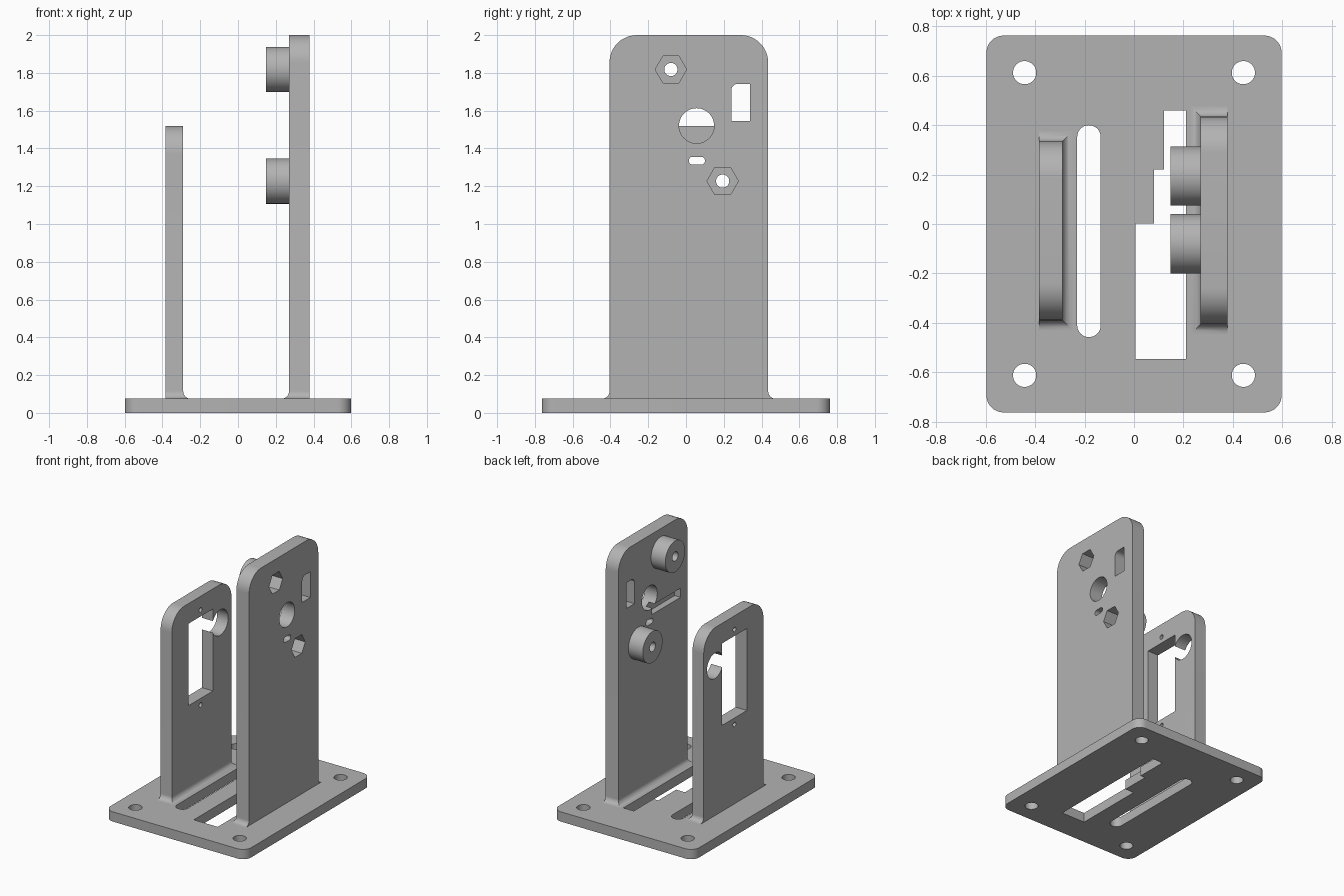
import bpy, bmesh, math
from mathutils import Vector

if "Cube" in bpy.data.objects:
    bpy.data.objects.remove(bpy.data.objects["Cube"])

grey = bpy.data.materials.new("light_grey")
grey.diffuse_color = (0.45, 0.45, 0.45, 1)
grey.use_nodes = True
grey.node_tree.nodes["Principled BSDF"].inputs["Base Color"].default_value = grey.diffuse_color


def finish(name, bm):
    bmesh.ops.recalc_face_normals(bm, faces=bm.faces)
    me = bpy.data.meshes.new(name)
    bm.to_mesh(me)
    bm.free()
    me.materials.append(grey)
    ob = bpy.data.objects.new(name, me)
    bpy.context.collection.objects.link(ob)
    return ob


def prism(name, pts, lo, hi, axis):
    """Extrude a 2D outline: axis 'z' takes (x, y) points, axis 'x' takes (y, z)."""
    bm = bmesh.new()
    place = (lambda a, b: (a, b, lo)) if axis == 'z' else (lambda a, b: (lo, a, b))
    face = bm.faces.new([bm.verts.new(place(*p)) for p in pts])
    out = bmesh.ops.extrude_face_region(bm, geom=[face])
    move = Vector((0, 0, hi - lo)) if axis == 'z' else Vector((hi - lo, 0, 0))
    bmesh.ops.translate(bm, vec=move, verts=[v for v in out['geom'] if isinstance(v, bmesh.types.BMVert)])
    return finish(name, bm)


def circle(a, b, r, n=48):
    return [(a + r * math.cos(2 * math.pi * i / n), b + r * math.sin(2 * math.pi * i / n)) for i in range(n)]


def rounded(a0, a1, b0, b1, radii, n=12):
    """Rectangle outline; radii run lower-left, lower-right, upper-right, upper-left."""
    corners = [(a0, b0, 1, 1, 180), (a1, b0, -1, 1, 270), (a1, b1, -1, -1, 0), (a0, b1, 1, -1, 90)]
    pts = []
    for (a, b, sa, sb, start), r in zip(corners, radii):
        if r == 0:
            pts.append((a, b))
            continue
        for i in range(n + 1):
            t = math.radians(start + 90 * i / n)
            pts.append((a + sa * r + r * math.cos(t), b + sb * r + r * math.sin(t)))
    return pts


def combine(target, other, operation):
    mod = target.modifiers.new("combine", 'BOOLEAN')
    mod.operation, mod.object, mod.solver = operation, other, 'EXACT'
    bpy.context.view_layer.objects.active = target
    bpy.ops.object.modifier_apply(modifier=mod.name)
    bpy.data.objects.remove(other)


def cut(target, pts, lo, hi, axis):
    combine(target, prism("cutter", pts, lo, hi, axis), 'DIFFERENCE')


def foot(outer_x, inner_x, y0, y1, r=0.04, n=8):
    """Concave fillet around three sides of an upright, flush on its outer face."""
    s = 1 if inner_x > outer_x else -1
    bm = bmesh.new()
    rings = []
    for i in range(n + 1):
        t = math.pi / 2 * i / n
        o, z = r * (1 - math.sin(t)), BASE + r * (1 - math.cos(t))
        xi = inner_x + s * o
        rings.append([bm.verts.new(p) for p in
                      [(outer_x, y0 - o, z), (xi, y0 - o, z), (xi, y1 + o, z), (outer_x, y1 + o, z)]])
    for low, high in zip(rings, rings[1:]):
        for i in range(4):
            j = (i + 1) % 4
            bm.faces.new([low[i], low[j], high[j], high[i]])
    bm.faces.new(rings[0])
    bm.faces.new(rings[-1])
    return finish("foot", bm)


BASE = 0.075

# Base plate with bolt holes, adjustment slot and stepped opening
base = prism("base_plate", rounded(-0.598, 0.598, -0.763, 0.763, [0.07] * 4), 0, BASE, 'z')
for sx in (-1, 1):
    for sy in (-1, 1):
        cut(base, circle(sx * 0.443, sy * 0.613, 0.047), -0.1, 0.2, 'z')
cut(base, rounded(-0.23, -0.135, -0.458, 0.4, [0.0474] * 4), -0.1, 0.2, 'z')
cut(base, [(0.007, -0.547), (0.21, -0.547), (0.21, 0.46), (0.122, 0.46), (0.122, 0.22),
           (0.082, 0.22), (0.082, 0.003), (0.007, 0.003)], -0.1, 0.2, 'z')

# Tall upright with two bosses, each with a hex nut pocket and a bolt hole
tall = prism("tall_upright", rounded(-0.405, 0.435, BASE, 2.0, [0, 0, 0.145, 0.145]), 0.27, 0.378, 'x')
combine(tall, foot(0.378, 0.27, -0.405, 0.435), 'UNION')
for y, z in ((-0.08, 1.818), (0.194, 1.227)):
    combine(tall, prism("boss", circle(y, z, 0.12, 64), 0.148, 0.3, 'x'), 'UNION')
    cut(tall, circle(y, z, 0.083, 6), 0.275, 0.5, 'x')
    cut(tall, circle(y, z, 0.035, 32), 0.1, 0.5, 'x')

# Tall upright openings: shaft hole, window, small slot and shallow inner groove
cut(tall, circle(0.056, 1.52, 0.093), 0.2, 0.5, 'x')
cut(tall, rounded(0.24, 0.338, 1.545, 1.742, [0, 0, 0, 0.035]), 0.2, 0.5, 'x')
cut(tall, rounded(0.015, 0.1, 1.314, 1.356, [0.02] * 4), 0.2, 0.5, 'x')
cut(tall, rounded(-0.32, 0.03, 1.38, 1.45, [0] * 4), 0.2, 0.32, 'x')

# Short upright with motor window, side notch and two screw holes
short = prism("short_upright", rounded(-0.39, 0.335, BASE, 1.52, [0, 0, 0.15, 0.15]), -0.385, -0.29, 'x')
combine(short, foot(-0.385, -0.29, -0.39, 0.335), 'UNION')
cut(short, rounded(-0.19, 0.11, 0.735, 1.365, [0] * 4), -0.5, -0.2, 'x')
cut(short, circle(0.197, 1.227, 0.098), -0.5, -0.2, 'x')
for z in (0.685, 1.415):
    cut(short, circle(-0.04, z, 0.018, 24), -0.5, -0.2, 'x')

# Smooth curved walls, keep hard edges
for ob in (base, tall, short):
    bpy.ops.object.select_all(action='DESELECT')
    ob.select_set(True)
    bpy.context.view_layer.objects.active = ob
    bpy.ops.object.shade_smooth_by_angle(angle=math.radians(30))
